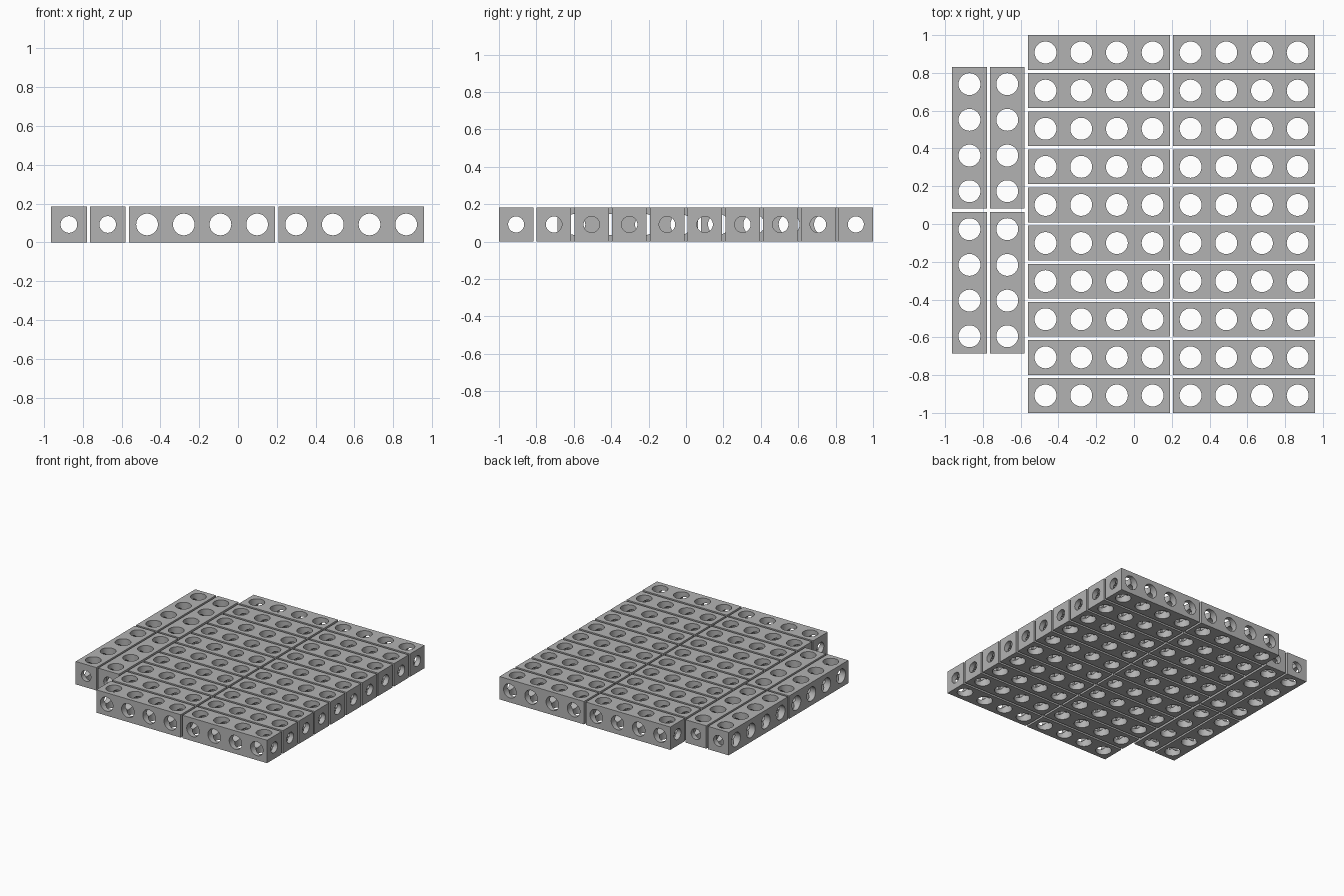
import bpy, bmesh, math
from mathutils import Matrix, Vector

if "Cube" in bpy.data.objects:
    bpy.data.objects.remove(bpy.data.objects["Cube"])

W = 0.184            # square section of a beam
PITCH = 0.189        # spacing of the holes
L = 3 * PITCH + W    # beam length

grey = bpy.data.materials.new("mid grey")
grey.diffuse_color = (0.45, 0.45, 0.45, 1)
grey.use_nodes = True
grey.node_tree.nodes["Principled BSDF"].inputs["Base Color"].default_value = grey.diffuse_color


def add_object(name, mesh, loc=(0, 0, 0), turn=0.0):
    ob = bpy.data.objects.new(name, mesh)
    ob.location = loc
    ob.rotation_euler.z = turn
    bpy.context.collection.objects.link(ob)
    return ob


def drill(name, axis, radius, depth, offsets):
    """Cutter made of parallel cylinders spaced along x."""
    rot = Vector((0, 0, 1)).rotation_difference(Vector(axis)).to_matrix().to_4x4()
    bm = bmesh.new()
    for x in offsets:
        bmesh.ops.create_cone(bm, cap_ends=True, segments=32, radius1=radius,
                              radius2=radius, depth=depth,
                              matrix=Matrix.Translation((x, 0, 0)) @ rot)
    me = bpy.data.meshes.new(name)
    bm.to_mesh(me)
    bm.free()
    ob = add_object(name, me)
    ob.hide_render = True
    return ob


# Solid bar
bm = bmesh.new()
bmesh.ops.create_cube(bm, size=1, matrix=Matrix.Diagonal((L, W, W, 1)))
bar_mesh = bpy.data.meshes.new("bar")
bm.to_mesh(bar_mesh)
bm.free()
bar_mesh.materials.append(grey)
bar = add_object("bar_blank", bar_mesh)

# Holes from above, from the side, and the bore along the length
stations = [(i - 1.5) * PITCH for i in range(4)]
cutters = [drill("vertical_drill", (0, 0, 1), 0.058, 0.4, stations),
           drill("cross_drill", (0, 1, 0), 0.056, 0.4, stations),
           drill("length_drill", (1, 0, 0), 0.043, 1.2, [0])]
for c in cutters:
    mod = bar.modifiers.new(c.name, 'BOOLEAN')
    mod.operation = 'DIFFERENCE'
    mod.solver = 'EXACT'
    mod.object = c

# Bake the drilled bar and discard the helpers
dg = bpy.context.evaluated_depsgraph_get()
dg.update()
beam = bpy.data.meshes.new_from_object(bar.evaluated_get(dg))
beam.name = "drilled_beam"
beam.materials.clear()
beam.materials.append(grey)
for p in beam.polygons:
    p.material_index = 0
for ob in cutters + [bar]:
    bpy.data.objects.remove(ob)

# Ten rows of two beams
for r in range(10):
    y = -1 + W / 2 + r * (2 - W) / 9
    for side, x in (("left", -0.185), ("right", 0.583)):
        add_object(f"row_beam_{side}_{r + 1}", beam, (x, y, W / 2))

# Two columns of two beams on the left
for c, x in enumerate((-0.871, -0.671)):
    for end, y in (("back", 0.457), ("front", -0.311)):
        add_object(f"column_beam_{end}_{c + 1}", beam, (x, y, W / 2), math.pi / 2)

# Smooth the hole walls, keep the edges sharp
bpy.ops.object.select_all(action='DESELECT')
first = bpy.data.objects["row_beam_left_1"]
first.select_set(True)
bpy.context.view_layer.objects.active = first
bpy.ops.object.shade_smooth_by_angle(angle=math.radians(30))
